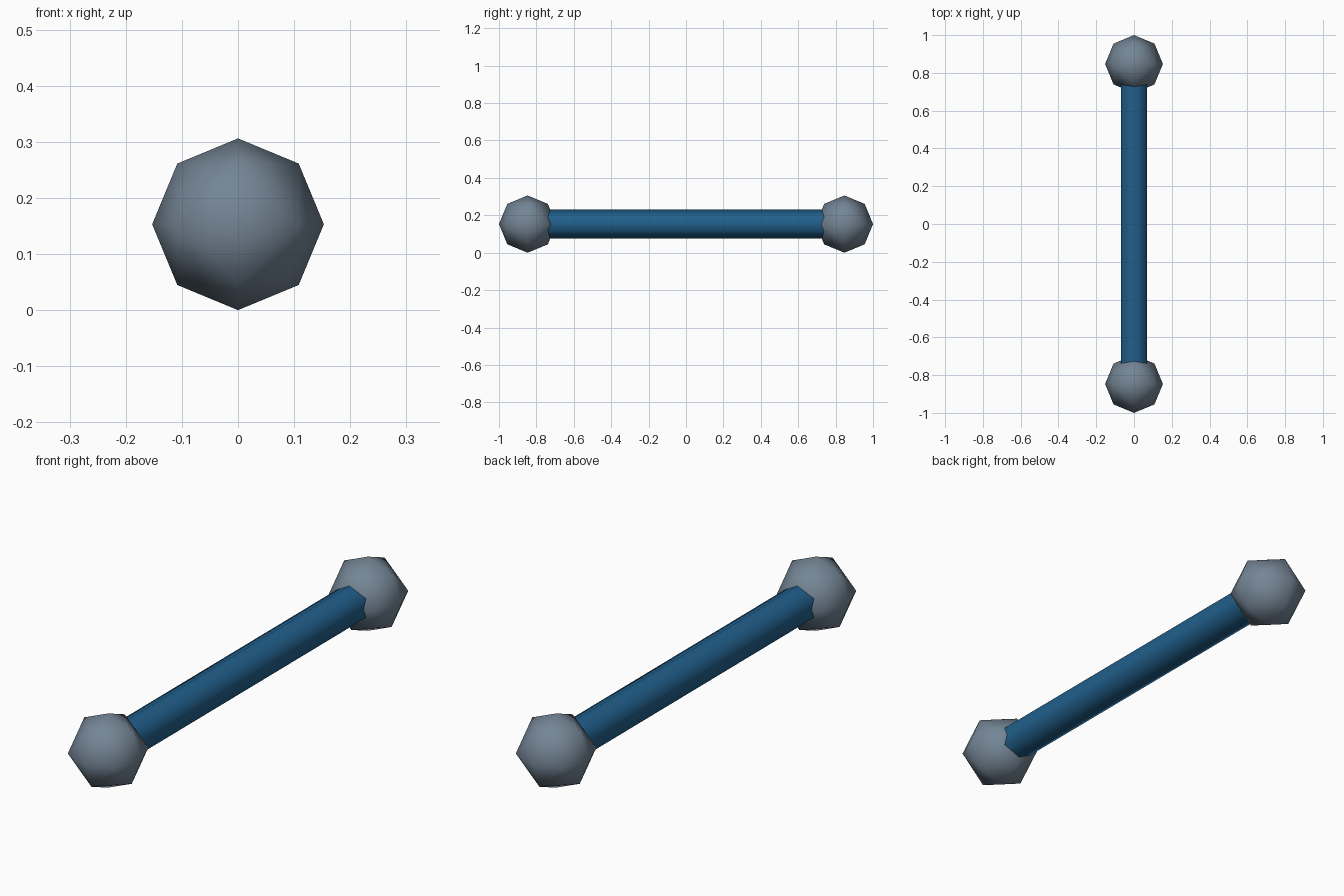
import bpy, bmesh, math
from itertools import product

if "Cube" in bpy.data.objects:
    bpy.data.objects.remove(bpy.data.objects["Cube"])

R_BALL, Y_BALL, R_BAR = 0.153, 0.847, 0.078


def material(name, color):
    m = bpy.data.materials.new(name)
    m.diffuse_color = (*color, 1)
    m.use_nodes = True
    m.node_tree.nodes["Principled BSDF"].inputs["Base Color"].default_value = m.diffuse_color
    return m


def add_object(name, bm, mat, location):
    bmesh.ops.recalc_face_normals(bm, faces=bm.faces)
    for f in bm.faces:
        f.smooth = True
    mesh = bpy.data.meshes.new(name)
    bm.to_mesh(mesh)
    bm.free()
    mesh.materials.append(mat)
    ob = bpy.data.objects.new(name, mesh)
    ob.location = location
    bpy.context.collection.objects.link(ob)
    return ob


grey = material("slate grey", (0.175, 0.235, 0.30))
blue = material("steel blue", (0.015, 0.115, 0.26))

# End balls: octahedron subdivided once onto a sphere (6 axis points, 12 edge points)
for name, side in (("front_ball", -1), ("back_ball", 1)):
    bm = bmesh.new()
    for p in product((-1, 0, 1), repeat=3):
        n = sum(map(abs, p))
        if n in (1, 2):
            bm.verts.new([c * R_BALL / math.sqrt(n) for c in p])
    bmesh.ops.convex_hull(bm, input=bm.verts)
    add_object(name, bm, grey, (0, side * Y_BALL, R_BALL))

# Six-sided bar between the balls, with a corner pointing up
bm = bmesh.new()
rings = [[bm.verts.new((R_BAR * math.sin(math.tau * i / 6), y, R_BAR * math.cos(math.tau * i / 6)))
          for i in range(6)] for y in (-Y_BALL, Y_BALL)]
for i in range(6):
    j = (i + 1) % 6
    bm.faces.new((rings[0][i], rings[0][j], rings[1][j], rings[1][i]))
add_object("bar", bm, blue, (0, 0, R_BALL))
